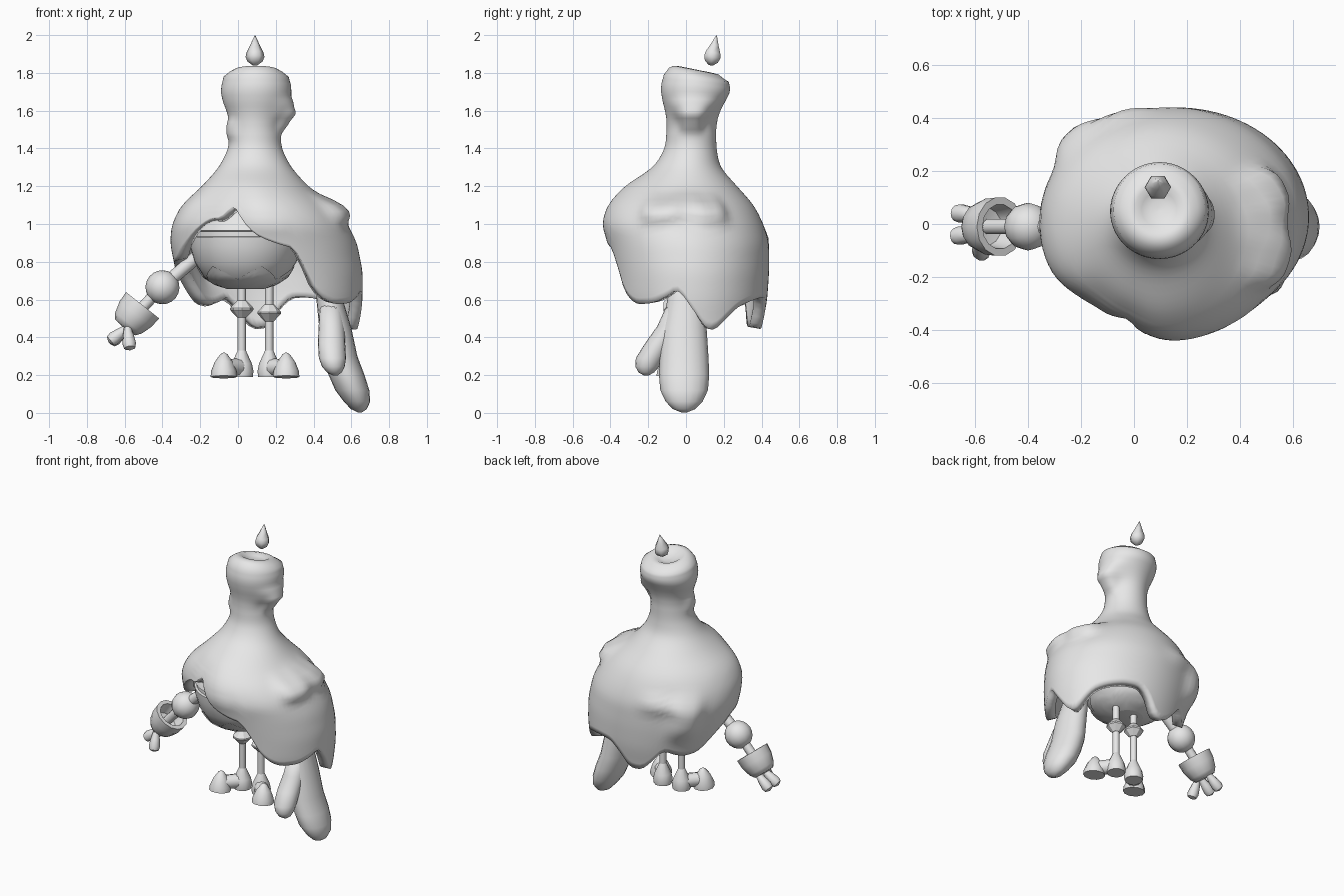
import bpy, bmesh, math
from mathutils import Vector

if "Cube" in bpy.data.objects:
    bpy.data.objects.remove(bpy.data.objects["Cube"])

grey = bpy.data.materials.new("pale_grey")
grey.use_nodes = True
grey.diffuse_color = (0.8, 0.8, 0.8, 1)
grey.node_tree.nodes["Principled BSDF"].inputs["Base Color"].default_value = (0.8, 0.8, 0.8, 1)


def lerp_rows(rows, t):
    """Sample rows sorted by their first value."""
    if t <= rows[0][0]:
        return rows[0][1:]
    for a, b in zip(rows, rows[1:]):
        if t <= b[0]:
            f = (t - a[0]) / (b[0] - a[0])
            return [p + (q - p) * f for p, q in zip(a[1:], b[1:])]
    return rows[-1][1:]


def skin_rings(name, rings, cap=True, angle=50):
    """Join equal-length rings of points into one surface."""
    bm = bmesh.new()
    loops = [[bm.verts.new(p) for p in ring] for ring in rings]
    n = len(loops[0])
    for a, b in zip(loops, loops[1:]):
        for i in range(n):
            j = (i + 1) % n
            bm.faces.new((a[i], a[j], b[j], b[i]))
    if cap:
        bm.faces.new(loops[0][::-1])
        bm.faces.new(loops[-1])
    bmesh.ops.recalc_face_normals(bm, faces=bm.faces)
    mesh = bpy.data.meshes.new(name)
    bm.to_mesh(mesh)
    bm.free()
    mesh.materials.append(grey)
    ob = bpy.data.objects.new(name, mesh)
    bpy.context.collection.objects.link(ob)
    bpy.ops.object.select_all(action='DESELECT')
    ob.select_set(True)
    bpy.context.view_layer.objects.active = ob
    bpy.ops.object.shade_smooth_by_angle(angle=math.radians(angle))
    return ob


def turned(name, start, axis, profile, sides=16, angle=50):
    """Revolve (distance, radius) pairs about an axis."""
    start, d = Vector(start), Vector(axis).normalized()
    u = d.cross(Vector((0, 1, 0))).normalized()
    v = d.cross(u)
    turn = [math.tau * i / sides for i in range(sides)]
    rings = [[start + d * h + (u * math.cos(a) + v * math.sin(a)) * r for a in turn] for h, r in profile]
    return skin_rings(name, rings, True, angle)


def limb(name, path, wide=1.0, sides=20):
    """Soft limb through (x, y, z, radius) stations with level sections."""
    turn = [math.tau * i / sides for i in range(sides)]
    rings = [[(x + r * math.cos(a), y + r * wide * math.sin(a), z) for a in turn]
             for x, y, z, r in path]
    return skin_rings(name, rings, True, 80)


# Dripping wax cloak: z, then x and y extents
extents = [
    (0.44, -0.22, 0.64, -0.32, 0.40), (0.60, -0.28, 0.66, -0.37, 0.43),
    (0.75, -0.33, 0.66, -0.39, 0.44), (0.90, -0.36, 0.63, -0.42, 0.44),
    (1.00, -0.35, 0.58, -0.45, 0.41), (1.10, -0.30, 0.50, -0.42, 0.36),
    (1.20, -0.19, 0.37, -0.33, 0.27), (1.30, -0.10, 0.28, -0.17, 0.18),
    (1.40, -0.05, 0.23, -0.11, 0.16), (1.53, -0.04, 0.22, -0.10, 0.16),
    (1.60, -0.06, 0.25, -0.11, 0.18), (1.67, -0.09, 0.28, -0.13, 0.22),
    (1.74, -0.09, 0.285, -0.135, 0.24), (1.79, -0.07, 0.26, -0.11, 0.22),
]
# Hem height by angle
hem_rows = [
    (-10, 0.66), (3, 0.52), (11, 0.44), (19, 0.44), (28, 0.50), (38, 0.56), (50, 0.59), (64, 0.61),
    (78, 0.61), (88, 0.54), (96, 0.45), (108, 0.44), (115, 0.5), (124, 0.61), (132, 0.58),
    (142, 0.56), (155, 0.58), (170, 0.71), (185, 0.80), (197, 0.81), (208, 0.88),
    (220, 0.98), (230, 1.03), (240, 1.03), (250, 1.11), (257, 1.03), (266, 0.94),
    (280, 0.89), (290, 0.87), (295, 0.70), (302, 0.62), (312, 0.575), (328, 0.58), (342, 0.62), (350, 0.66),
]
# Raised drips and hollows: angle, height, half width, half height, swell
drips = [
    (-17, 1.07, 13, 0.06, 0.06), (3, 1.09, 12, 0.06, 0.05), (22, 1.07, 12, 0.06, 0.06),
    (115, 0.93, 16, 0.05, 0.025), (136, 0.83, 12, 0.14, 0.05), (238, 1.0, 26, 0.2, -0.045),
    (0, 1.61, 42, 0.055, 0.03), (0, 1.55, 25, 0.06, 0.042), (195, 1.50, 30, 0.05, 0.02),
]


def wax_point(deg, z):
    x0, x1, y0, y1 = [sum(c) / 3 for c in zip(*(lerp_rows(extents, z + s) for s in (-0.03, 0, 0.03)))]
    swell = 0
    for da, dz, wa, wz, amount in drips:
        off = (deg - da + 180) % 360 - 180
        swell += amount * math.exp(-abs(off / wa) ** 3 - abs((z - dz) / wz) ** 3)
    c, s = math.cos(math.radians(deg)), math.sin(math.radians(deg))
    x = (x0 + x1) / 2 + ((x1 - x0) / 2 + swell) * c
    y = (y0 + y1) / 2 + ((y1 - y0) / 2 + swell) * s
    return x, y, z - max(0, z - 1.65) * (1.2 if y > 0.05 else 0.4) * (y - 0.05)


segments = 96
degrees = [-10 + 360 * i / segments for i in range(segments)]
hems = []
for d in degrees:
    near = [lerp_rows(hem_rows, (d + k + 10) % 360 - 10)[0] for k in (-3, 0, 3)]
    hems.append(sum(near) / 3)
rings = []
for k in range(19):
    t = k / 18
    rings.append([wax_point(d, h + (1.16 - h) * t) for d, h in zip(degrees, hems)])
z = 1.18
while z < 1.79:
    rings.append([wax_point(d, z) for d in degrees])
    z += 0.02
# Rolled rim and the shallow pool at the top
for scale, height in ((0.88, 1.803), (0.72, 1.819), (0.55, 1.822), (0.4, 1.805), (0.2, 1.795), (0.02, 1.793)):
    ring = []
    for d in degrees:
        a = math.radians(d)
        y = 0.055 + 0.165 * scale * math.sin(a)
        ring.append((0.095 + 0.165 * scale * math.cos(a), y, height - 0.2 * (y - 0.03)))
    rings.append(ring)
cloak = skin_rings("wax_cloak", rings, False, 80)
bm = bmesh.new()
bm.from_mesh(cloak.data)
bm.faces.new([v for v in bm.verts if v.index >= len(bm.verts) - segments])
bmesh.ops.recalc_face_normals(bm, faces=bm.faces)
# An open shell needs its outside checked by a side face
side = max(bm.faces, key=lambda f: f.calc_center_median().x)
if side.normal.x < 0:
    bmesh.ops.reverse_faces(bm, faces=bm.faces)
bm.to_mesh(cloak.data)
bm.free()
shell = cloak.modifiers.new("wax_thickness", 'SOLIDIFY')
shell.thickness = 0.065
shell.offset = -1

# Flame
turned("flame", (0.09, 0.13, 1.84), (0, 0.2, 1),
       [(0, 0.012), (0.02, 0.04), (0.045, 0.05), (0.07, 0.045), (0.11, 0.025), (0.162, 0.002)], 6, angle=70)

# Round belly with a slot around it
turned("belly", (0.04, -0.02, 0.66), (0, 0, 1),
       [(0, 0.1), (0.02, 0.16), (0.06, 0.22), (0.14, 0.27), (0.22, 0.293), (0.27, 0.298), (0.275, 0.285),
        (0.3, 0.285), (0.305, 0.295), (0.38, 0.27), (0.46, 0.19), (0.5, 0.05)], 40)
# Zigzag bowl plate under the belly
bowl = [(0, 0.1), (0.02, 0.165), (0.06, 0.226), (0.14, 0.276)]
zigzag = []
for level in range(7):
    ring = []
    for i in range(48):
        a = math.tau * (i + 0.5) / 48
        tooth = abs((i + 2) % 8 - 4) / 4
        h = level / 6 * (0.05 + 0.07 * tooth)
        r = lerp_rows(bowl, h)[0]
        ring.append((0.04 + r * math.cos(a), -0.02 + r * math.sin(a), 0.657 + h))
    zigzag.append(ring)
skin_rings("zigzag_bowl", zigzag, False)

# Legs, knees and two-part feet
for side, x, knee, toe in (("right", 0.02, 0.55, -0.075), ("left", 0.165, 0.53, 0.255)):
    turned(side + "_leg", (x, 0.02, 0.22), (0, 0, 1), [(0, 0.022), (0.48, 0.022)], 10)
    turned(side + "_knee", (x, 0.02, knee - 0.045), (0, 0, 1),
           [(0, 0.025), (0.04, 0.062), (0.05, 0.062), (0.09, 0.025)], 8, angle=30)
    turned(side + "_heel", (x, 0.02, 0.19), (0, 0, 1),
           [(0, 0.058), (0.03, 0.062), (0.07, 0.054), (0.14, 0.022)], 10)
    turned(side + "_toe", (toe, -0.09, 0.19), (0, 0.1, 1),
           [(0, 0.07), (0.03, 0.068), (0.08, 0.048), (0.12, 0.02), (0.13, 0.004)], 10)
    bridge = Vector((toe - x, -0.11, 0))
    turned(side + "_instep", (x, 0.02, 0.24), bridge, [(0, 0.048), (bridge.length, 0.045)], 10)

# Thin arm: rods, ball elbow, cup and fingers
turned("upper_arm", (-0.2, -0.01, 0.84), (-0.2, 0, -0.17), [(0, 0.035), (0.25, 0.035)], 10)
ball = [(-0.09 * math.cos(math.pi * k / 10), max(0.002, 0.09 * math.sin(math.pi * k / 10))) for k in range(11)]
turned("elbow_ball", (-0.4, -0.01, 0.665), (-0.64, 0, -0.77), ball, 12)
turned("forearm", (-0.42, -0.01, 0.65), (-0.13, 0, -0.14), [(0, 0.03), (0.19, 0.03)], 10)
turned("hand_cup", (-0.505, -0.01, 0.57), (-0.62, 0, -0.78),
       [(0.09, 0.02), (0.08, 0.07), (0, 0.085), (0, 0.112), (0.06, 0.108), (0.12, 0.09), (0.15, 0.068), (0.155, 0.02)], 14)
for name, y, lean in (("back_finger", 0.035, (-0.75, 0.05, -0.65)),
                      ("middle_finger", -0.035, (-0.8, -0.1, -0.62)),
                      ("thumb", -0.07, (0.1, -0.35, -0.9))):
    turned(name, (-0.585, y, 0.45), lean,
           [(0, 0.02), (0.05, 0.03), (0.09, 0.036), (0.115, 0.03), (0.125, 0.008)], 10)

# Heavy melted arm and its thumb
limb("melted_arm", [(0.47, 0.02, 0.78, 0.06), (0.485, 0, 0.6, 0.07), (0.515, -0.01, 0.45, 0.085),
                    (0.54, -0.01, 0.3, 0.092), (0.575, -0.01, 0.2, 0.095), (0.605, -0.01, 0.12, 0.09),
                    (0.63, -0.01, 0.06, 0.07), (0.64, -0.01, 0.02, 0.042), (0.645, -0.01, 0.002, 0.01)], 1.4)
limb("melted_thumb", [(0.49, -0.04, 0.58, 0.055), (0.495, -0.08, 0.46, 0.068), (0.495, -0.14, 0.37, 0.072),
                      (0.5, -0.19, 0.29, 0.072), (0.505, -0.205, 0.245, 0.06), (0.51, -0.21, 0.215, 0.04),
                      (0.515, -0.21, 0.198, 0.012)], 1.05)
